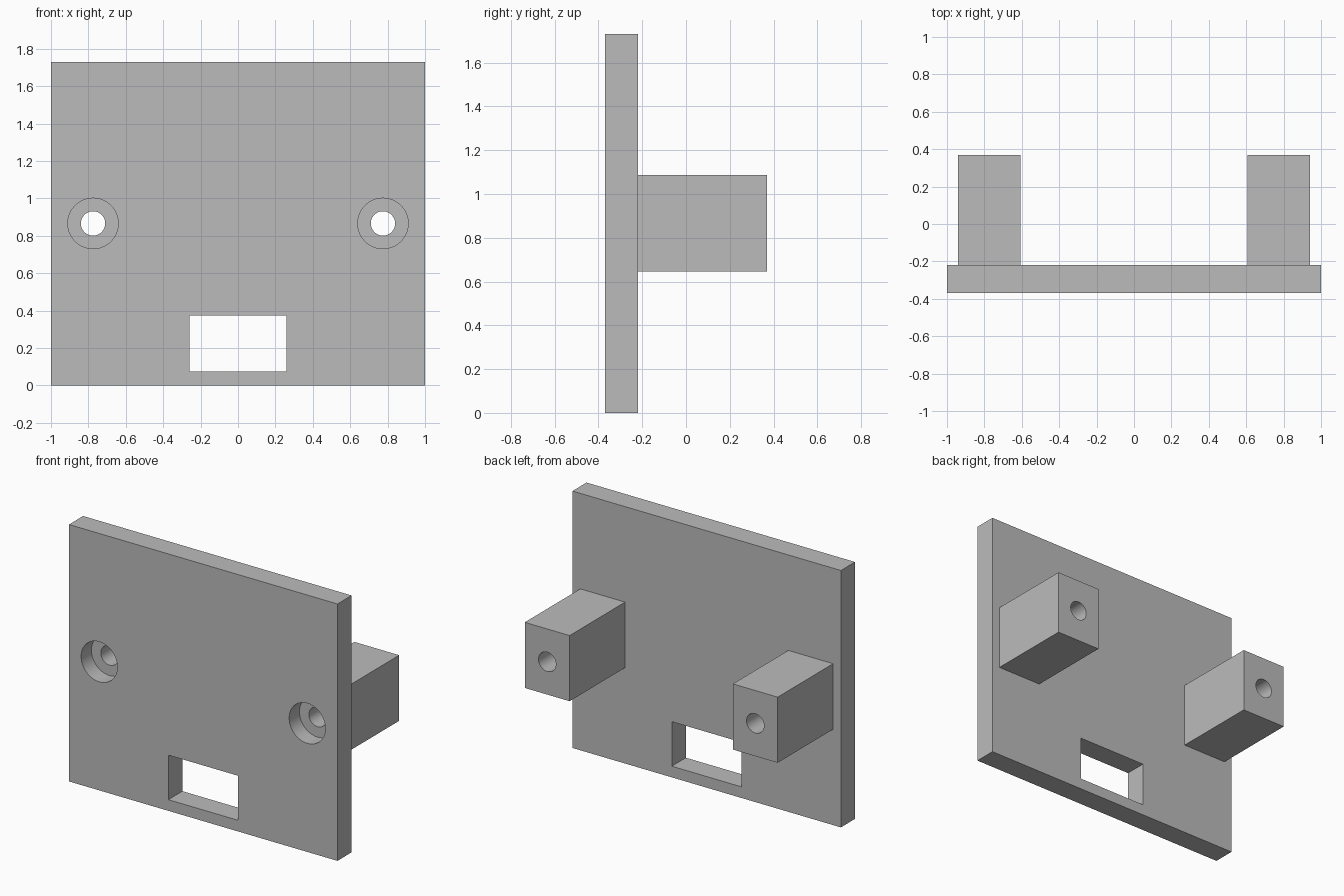
import bpy
import math

default = bpy.data.objects.get("Cube")
if default:
    bpy.data.objects.remove(default, do_unlink=True)

# Single plain grey
grey = bpy.data.materials.new("plain_grey")
grey.use_nodes = True
colour = (0.5, 0.5, 0.5, 1)
grey.diffuse_color = colour
grey.node_tree.nodes["Principled BSDF"].inputs["Base Color"].default_value = colour

FRONT, PLATE_BACK, POST_END = -0.37, -0.22, 0.37
POST_X, HOLE_Z = 0.775, 0.866


def box(name, x, y, z):
    """Box from (min, max) ranges on each axis."""
    centre = [(a + b) / 2 for a, b in (x, y, z)]
    bpy.ops.mesh.primitive_cube_add(size=1, location=centre)
    ob = bpy.context.object
    ob.name = name
    ob.scale = [b - a for a, b in (x, y, z)]
    bpy.ops.object.transform_apply(location=True, rotation=False, scale=True)
    ob.data.materials.append(grey)
    return ob


def rod(name, x, z, radius, y0, y1):
    """Cylinder running along y."""
    bpy.ops.mesh.primitive_cylinder_add(
        vertices=64, radius=radius, depth=y1 - y0,
        location=(x, (y0 + y1) / 2, z), rotation=(math.pi / 2, 0, 0))
    ob = bpy.context.object
    ob.name = name
    ob.data.materials.append(grey)
    return ob


def combine(target, tool, operation):
    """Apply a boolean and discard the tool."""
    tool.hide_render = True
    mod = target.modifiers.new(operation.lower(), 'BOOLEAN')
    mod.operation = operation
    mod.solver = 'EXACT'
    mod.object = tool
    bpy.context.view_layer.objects.active = target
    bpy.ops.object.modifier_apply(modifier=mod.name)
    bpy.data.objects.remove(tool, do_unlink=True)


# Face plate
plate = box("face_plate_with_posts", (-1, 1), (FRONT, PLATE_BACK), (0, 1.73))

# Mounting posts, rooted inside the plate
for side in (-1, 1):
    x = side * POST_X
    post = box("post", (x - 0.167, x + 0.167), (-0.3, POST_END), (0.645, 1.087))
    combine(plate, post, 'UNION')

# Screw holes with counterbores
for side in (-1, 1):
    x = side * POST_X
    combine(plate, rod("counterbore", x, HOLE_Z, 0.135, FRONT - 0.1, FRONT + 0.11), 'DIFFERENCE')
    combine(plate, rod("screw_hole", x, HOLE_Z, 0.065, FRONT - 0.2, POST_END + 0.1), 'DIFFERENCE')

# Rectangular opening
combine(plate, box("opening", (-0.26, 0.26), (-0.5, -0.1), (0.075, 0.375)), 'DIFFERENCE')

# Smooth hole walls, crisp edges elsewhere
bpy.ops.object.select_all(action='DESELECT')
plate.select_set(True)
bpy.context.view_layer.objects.active = plate
bpy.ops.object.shade_smooth_by_angle(angle=math.radians(30))
